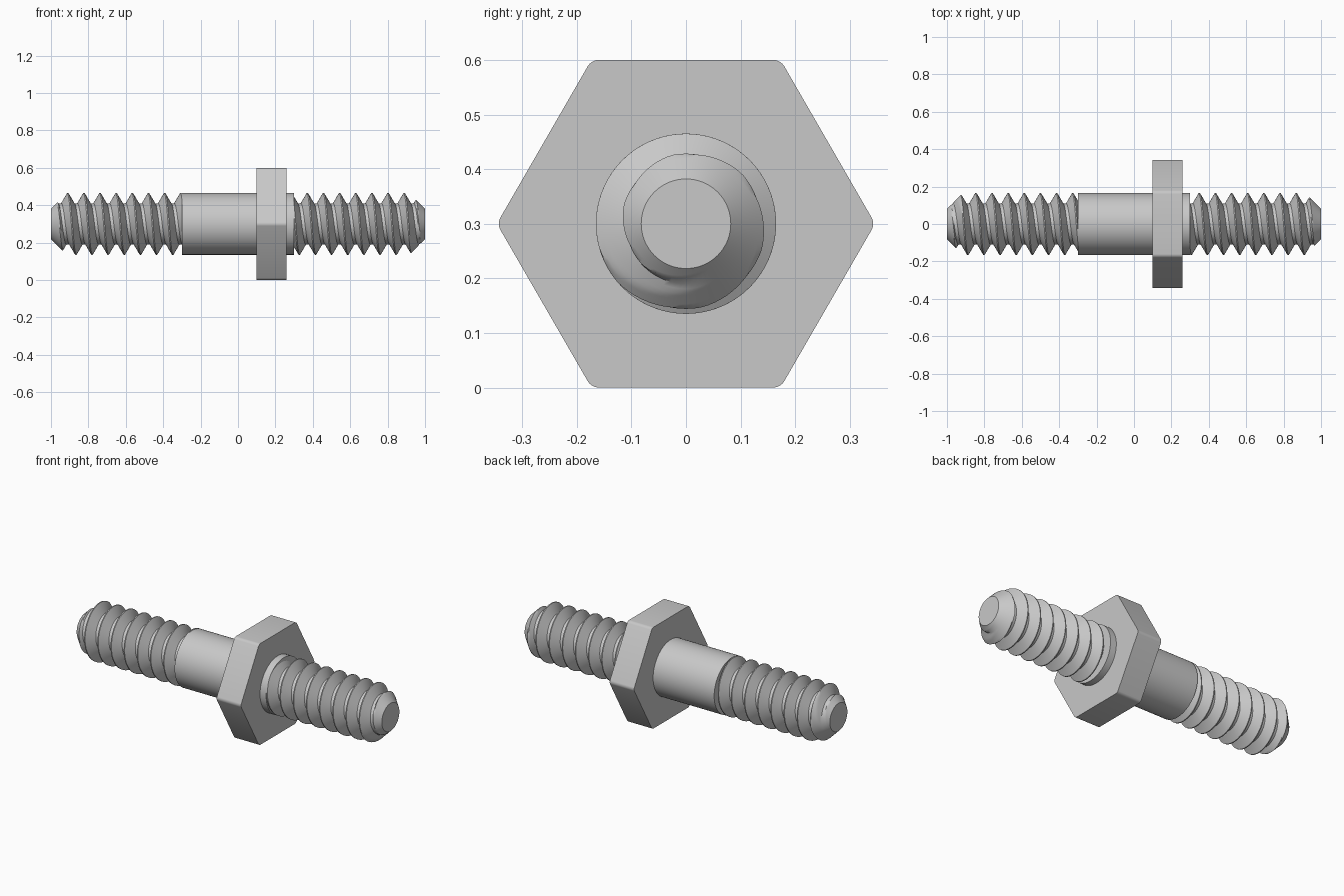
import bpy, bmesh, math
from mathutils import Matrix

old = bpy.data.objects.get("Cube")
if old:
    bpy.data.objects.remove(old, do_unlink=True)

AXIS_Z = 0.3        # height of the stud axis
MAJOR = 0.165       # thread crest and shank radius
MINOR = 0.11        # thread root radius
TIP = 0.082         # radius of the flat end faces
PITCH = 0.0863
CREST = 0.003       # half width of the thread crest
FLANK = (MAJOR - MINOR) * math.tan(math.radians(30))
STEPS = 72          # segments around the axis

# Single steel colour
steel = bpy.data.materials.new("steel_grey")
colour = (0.58, 0.58, 0.58, 1)
steel.diffuse_color = colour
steel.use_nodes = True
steel.node_tree.nodes["Principled BSDF"].inputs["Base Color"].default_value = colour


def finish(bm, name, angle=30):
    bmesh.ops.recalc_face_normals(bm, faces=bm.faces[:])
    me = bpy.data.meshes.new(name)
    bm.to_mesh(me)
    bm.free()
    me.materials.append(steel)
    me.shade_smooth()
    me.set_sharp_from_angle(angle=math.radians(angle))
    ob = bpy.data.objects.new(name, me)
    bpy.context.collection.objects.link(ob)
    return ob


def prism(name, segments, radius, x0, x1, bevel=0):
    """Prism along x, with optional rounding of its long edges."""
    bm = bmesh.new()
    place = Matrix.Translation(((x0 + x1) / 2, 0, AXIS_Z)) @ Matrix.Rotation(math.pi / 2, 4, 'Y')
    # Turn so that a corner lies on the y axis
    place = place @ Matrix.Rotation(math.pi / 2, 4, 'Z')
    bmesh.ops.create_cone(bm, cap_ends=True, segments=segments, radius1=radius,
                          radius2=radius, depth=x1 - x0)
    # Make the first corner direction explicit before placing
    first = bm.verts[:][0].co
    turn = Matrix.Rotation(-math.atan2(first.y, first.x), 4, 'Z')
    bmesh.ops.transform(bm, matrix=place @ turn, verts=bm.verts[:])
    if bevel:
        long_edges = [e for e in bm.edges if abs(e.verts[0].co.x - e.verts[1].co.x) > 0.01]
        bmesh.ops.bevel(bm, geom=long_edges, offset=bevel, segments=4,
                        profile=0.5, affect='EDGES')
    return finish(bm, name, 30 if segments > 6 else 25)


def thread_radius(x, crest_x):
    """Thread section cut by the 45 degree end chamfer."""
    d = abs((x - crest_x + PITCH / 2) % PITCH - PITCH / 2)
    t = min(max((d - CREST) / FLANK, 0), 1)
    return min(MAJOR + (MINOR - MAJOR) * t, TIP + 1 - abs(x))


def thread(name, x0, x1, crest_top):
    """Right-handed helical thread; grid rows follow the helix."""
    flank = [CREST + FLANK * i / 6 for i in range(7)]
    offsets = [-d for d in reversed(flank)] + flank
    first = math.floor((x0 - crest_top) / PITCH) - 2
    last = math.ceil((x1 - crest_top) / PITCH) + 2
    rows = [k * PITCH + o for k in range(first, last + 1) for o in offsets]
    bm = bmesh.new()
    found = {}

    def vert(i, row):
        a = 2 * math.pi * i / STEPS
        crest_x = crest_top + PITCH * (i / STEPS - 0.25)
        x = min(max(crest_x + row, x0), x1)
        r = thread_radius(x, crest_x)
        co = (x, r * math.cos(a), AXIS_Z + r * math.sin(a))
        key = tuple(round(c, 5) + 0.0 for c in co)
        if key not in found:
            found[key] = bm.verts.new(co)
        return found[key]

    grid = [[vert(i, row) for row in rows] for i in range(STEPS + 1)]
    for a, b in zip(grid, grid[1:]):
        for j in range(len(rows) - 1):
            corners = list(dict.fromkeys((a[j], a[j + 1], b[j + 1], b[j])))
            if len(corners) > 2 and not bm.faces.get(corners):
                bm.faces.new(corners)
    # Flat tip
    end = -1 if x1 > 0 else 0
    bm.faces.new(list(dict.fromkeys(col[end] for col in grid)))
    return finish(bm, name, 35)


# Plain shank, hexagonal flange and the two threaded ends
prism("shank", 96, MAJOR, -0.3, 0.3)
prism("hex_flange", 6, 0.3 / math.cos(math.pi / 6), 0.1, 0.26, bevel=0.0127)
thread("left_thread", 0.3, 1.0, 0.975)
thread("right_thread", -1.0, -0.3, -0.91)
